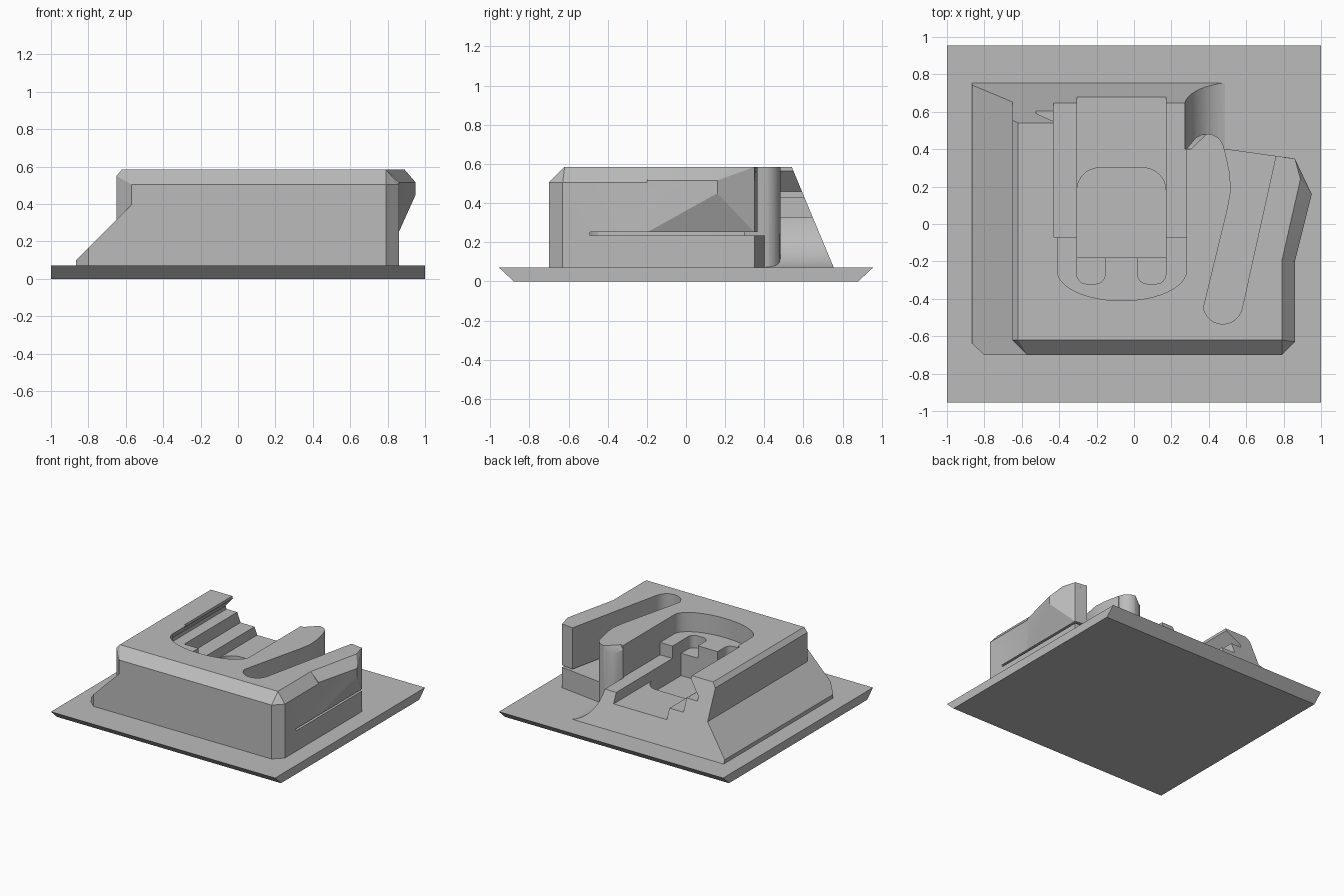
import bpy, bmesh, math

old = bpy.data.objects.get("Cube")
if old:
    bpy.data.objects.remove(old, do_unlink=True)

grey = bpy.data.materials.new("plain grey")
grey.use_nodes = True
colour = (0.5, 0.5, 0.5, 1)
grey.diffuse_color = colour
grey.node_tree.nodes["Principled BSDF"].inputs["Base Color"].default_value = colour


def finish(bm, name):
    bmesh.ops.recalc_face_normals(bm, faces=bm.faces[:])
    mesh = bpy.data.meshes.new(name)
    bm.to_mesh(mesh)
    bm.free()
    mesh.materials.append(grey)
    ob = bpy.data.objects.new(name, mesh)
    bpy.context.scene.collection.objects.link(ob)
    return ob


def hull(name, points):
    """Convex solid around a few corner points."""
    bm = bmesh.new()
    verts = [bm.verts.new(p) for p in points]
    res = bmesh.ops.convex_hull(bm, input=verts)
    spare = {v for v in res["geom_interior"] + res["geom_unused"]
             if isinstance(v, bmesh.types.BMVert)}
    bmesh.ops.delete(bm, geom=list(spare), context='VERTS')
    bmesh.ops.dissolve_limit(bm, angle_limit=0.01, verts=bm.verts[:], edges=bm.edges[:])
    return finish(bm, name)


def prism(name, outline, low, high, along_y=False):
    """Extrude an xy outline in z, or an xz outline in y."""
    bm = bmesh.new()
    place = (lambda a, b, t: (a, t, b)) if along_y else (lambda a, b, t: (a, b, t))
    bottom = [bm.verts.new(place(a, b, low)) for a, b in outline]
    top = [bm.verts.new(place(a, b, high)) for a, b in outline]
    bm.faces.new(bottom)
    bm.faces.new(top)
    n = len(outline)
    for i in range(n):
        j = (i + 1) % n
        bm.faces.new((bottom[i], bottom[j], top[j], top[i]))
    return finish(bm, name)


def box(name, x0, x1, y0, y1, z0, z1):
    return prism(name, [(x0, y0), (x1, y0), (x1, y1), (x0, y1)], z0, z1)


def arc(cx, cy, rx, ry, start, end, n=12):
    angles = [math.radians(start + (end - start) * i / n) for i in range(n + 1)]
    return [(cx + rx * math.cos(a), cy + ry * math.sin(a)) for a in angles]


def combine(target, tool, operation='DIFFERENCE'):
    mod = target.modifiers.new("combine", 'BOOLEAN')
    mod.operation = operation
    mod.solver = 'EXACT'
    mod.object = tool
    bpy.context.view_layer.objects.active = target
    bpy.ops.object.modifier_apply(modifier=mod.name)
    bpy.data.objects.remove(tool, do_unlink=True)


def back(z):
    """Depth of the sloping rear face at a height."""
    return 0.755 - (z - 0.07) * 0.4175


TOP = 0.585

# Base plate, undercut at front and back
hull("base_plate", [(x, s * y, z) for x in (-1, 1) for s in (-1, 1)
                    for y, z in ((0.88, 0), (0.955, 0.07))])

# Main block with chamfered corners and a sloping rear
points = []
for z in (0.05, 0.505):
    points += [(-0.65, -0.62, z), (-0.57, -0.70, z), (0.79, -0.70, z),
               (0.86, -0.63, z), (0.86, back(z), z), (-0.65, back(z), z)]
points += [(-0.65, -0.62, 0.55), (-0.65, back(0.55), 0.55)]
points += [(x, y, TOP) for x in (-0.62, 0.79) for y in (-0.62, 0.54)]
block = hull("housing", points)

# Sloping skirt on one side
points = [(-0.80, -0.70, 0.165), (-0.57, -0.70, 0.395), (-0.65, -0.62, 0.31)]
points += [(x, back(z), z) for x, z in ((-0.865, 0.10), (-0.57, 0.395))]
points += [(-0.865, -0.64, z) for z in (0.05, 0.10)]
points += [(x, y, 0.05) for x, y in ((-0.80, -0.70), (-0.57, -0.70),
                                     (-0.57, back(0.05)), (-0.865, back(0.05)))]
combine(block, hull("skirt", points), 'UNION')

# Rear corner cut with a hollow ramp
ramp = [(1.1, 0.06)] + arc(0.56, 0.36, 0.29, 0.30, 270, 180)
combine(block, prism("ramp_cut", ramp + [(0.27, 0.7), (1.1, 0.7)], 0.40, 1.2, True))
combine(block, prism("ledge_cut", [(0.5, 0.4), (1.1, 0.317), (1.1, 0.45), (0.5, 0.45)],
                     0.06, 0.7))

# Flared grip at the end of the flexible arm
grip = [(0.79, -0.2, TOP), (0.86, -0.2, 0.515), (0.86, -0.2, 0.25),
        (0.95, 0.16, 0.515), (0.95, 0.16, 0.45), (0.89, 0.24, TOP),
        (0.86, 0.27, 0.25)]
grip += [(x, y, z) for x, y in ((0.86, 0.35), (0.78, 0.36), (0.76, -0.2))
         for z in (0.25, TOP)]
combine(block, hull("arm_grip", grip), 'UNION')

# Tapered channel that frees the arm, and the thin slot beneath it
channel = arc(0.475, -0.43, 0.105, 0.105, 190, 350)
channel += [(0.76, 0.37), (0.76, 0.6), (0.48, 0.6), (0.48, 0.42),
            (0.512, 0.27), (0.518, 0.18), (0.50, 0.08)]
combine(block, prism("channel_cut", channel, 0.235, 0.7))
combine(block, box("slot_cut", 0.47, 1.1, -0.49, 0.6, 0.235, 0.252))

# Rounded finger between channel and pocket
low = [(0.2, 0.3), (0.28, 0.3), (0.28, 0.38)] + arc(0.39, 0.39, 0.092, 0.092, 135, 0)
low += [(0.505, 0.3)]
finger = [(x, y, z) for x, y in low for z in (0.06, 0.53)]
finger += [(x, y, TOP) for x, y in ((0.2, 0.3), (0.28, 0.36))]
finger += [(x, y, TOP) for x, y in arc(0.39, 0.39, 0.092, 0.092, 90, 0)]
finger += [(0.505, 0.3, TOP)]
combine(block, hull("finger", finger), 'UNION')

# Stepped pocket, open at the rear
mouth = arc(-0.065, -0.25, 0.345, 0.16, 180, 360, 24) + [(0.28, 1.2), (-0.41, 1.2)]
combine(block, prism("pocket_cut", mouth, 0.43, 0.7))
undercut = [(-0.41, TOP), (-0.525, 0.46), (-0.525, 0.43), (-0.38, 0.43), (-0.38, TOP)]
combine(block, prism("undercut", undercut, -0.25, 1.2, True))
combine(block, box("rail_cut", -0.43, 0.28, -0.07, 1.2, 0.33, 0.7))
combine(block, box("centre_cut", -0.305, 0.17, -0.18, 1.2, 0.25, 0.7))
well = [(-0.305, -0.18), (0.17, -0.18)] + arc(0.05, 0.18, 0.12, 0.12, 0, 90, 8)
well += arc(-0.185, 0.18, 0.12, 0.12, 90, 180, 8)
combine(block, prism("well_cut", well, 0.15, 0.7))

# Two rounded notches at the front of the pocket
for x in (-0.305, 0.02):
    notch = arc(x + 0.05, -0.27, 0.05, 0.05, 180, 270, 6)
    notch += arc(x + 0.10, -0.27, 0.05, 0.05, 270, 360, 6)
    notch += [(x + 0.15, -0.15), (x, -0.15)]
    combine(block, prism("notch_cut", notch, 0.33, 0.7))

# Crisp facets, with smooth curved walls
bpy.ops.object.select_all(action='DESELECT')
block.select_set(True)
bpy.context.view_layer.objects.active = block
bpy.ops.object.shade_smooth_by_angle(angle=math.radians(25))
